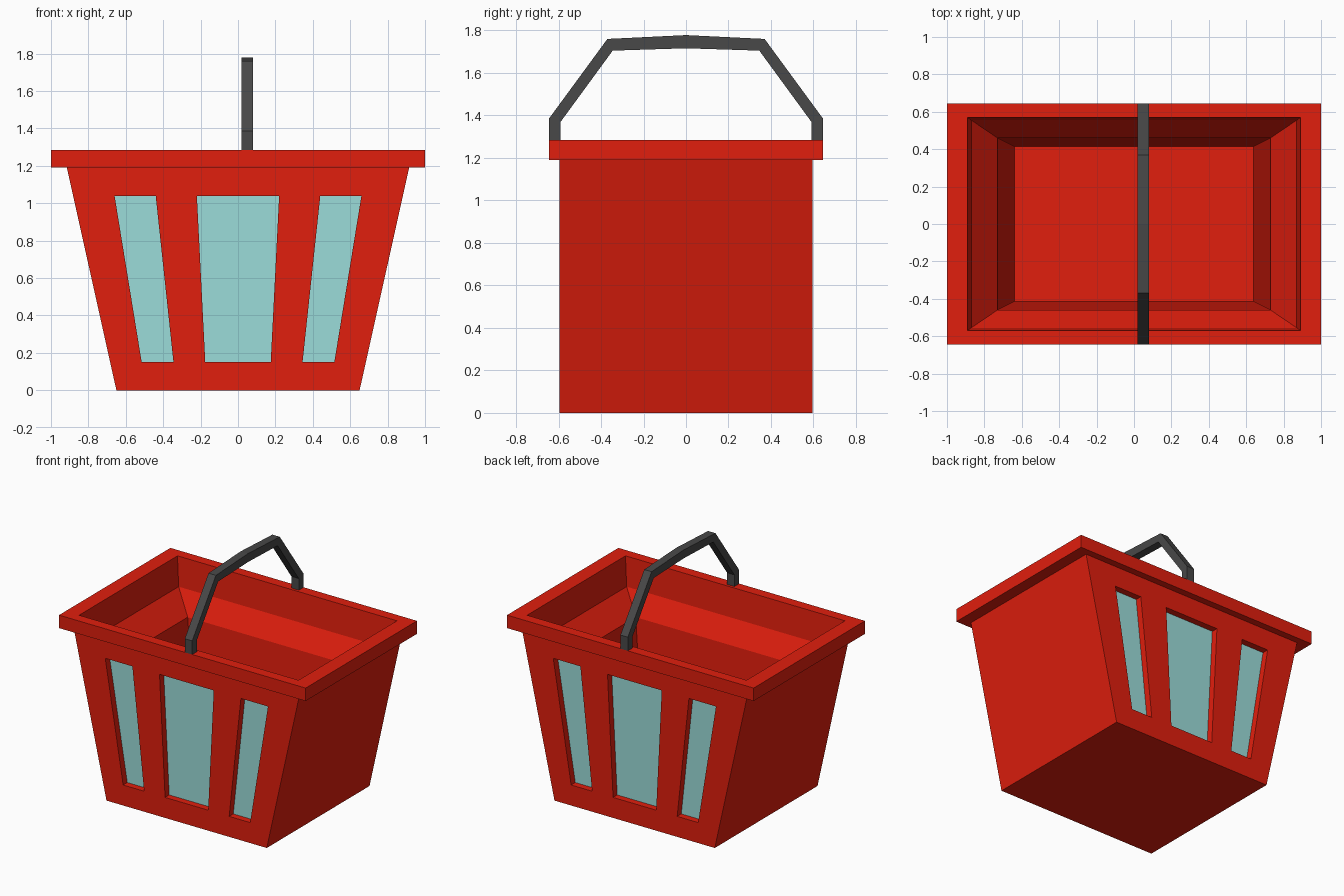
import bpy, bmesh

if "Cube" in bpy.data.objects:
    bpy.data.objects.remove(bpy.data.objects["Cube"])


def material(name, r, g, b):
    m = bpy.data.materials.new(name)
    m.diffuse_color = (r, g, b, 1)
    m.use_nodes = True
    m.node_tree.nodes["Principled BSDF"].inputs["Base Color"].default_value = m.diffuse_color
    return m


RED = material("red_plastic", 0.75, 0.013, 0.004)
TEAL = material("pale_teal", 0.33, 0.72, 0.70)
GREY = material("dark_grey", 0.065, 0.065, 0.065)


def finish(name, bm, mat):
    bmesh.ops.recalc_face_normals(bm, faces=bm.faces)
    mesh = bpy.data.meshes.new(name)
    bm.to_mesh(mesh)
    bm.free()
    mesh.materials.append(mat)
    ob = bpy.data.objects.new(name, mesh)
    bpy.context.collection.objects.link(ob)
    return ob


def loft(name, rings, mat):
    """Skin a list of closed rings and cap both ends."""
    bm = bmesh.new()
    loops = [[bm.verts.new(p) for p in ring] for ring in rings]
    n = len(loops[0])
    for a, b in zip(loops, loops[1:]):
        for i in range(n):
            j = (i + 1) % n
            bm.faces.new((a[i], a[j], b[j], b[i]))
    bm.faces.new(loops[0])
    bm.faces.new(loops[-1])
    return finish(name, bm, mat)


def rect(x, y, z):
    return [(-x, -y, z), (x, -y, z), (x, y, z), (-x, y, z)]


# Basket: outer wall, overhanging rim, then stepped inner wall to the floor
profile = [(0.65, 0.595, 0), (0.915, 0.595, 1.19), (1, 0.645, 1.19), (1, 0.645, 1.285),
           (0.89, 0.57, 1.285), (0.87, 0.555, 1.07), (0.73, 0.46, 0.92), (0.64, 0.415, 0.08)]
basket = loft("basket", [rect(*p) for p in profile], RED)

# Windows on front and back: shallow recesses with a teal panel at the bottom
windows = {  # bottom left, bottom right, top right, top left x
    "left": (-0.515, -0.345, -0.44, -0.66),
    "middle": (-0.175, 0.175, 0.22, -0.22),
    "right": (0.345, 0.515, 0.66, 0.44),
}
WALL, DEPTH = 0.595, 0.05


def window_ring(xs, y):
    return [(x, y, z) for x, z in zip(xs, (0.15, 0.15, 1.04, 1.04))]


bpy.context.view_layer.objects.active = basket
for side, s in (("front", -1), ("back", 1)):
    for name, xs in windows.items():
        inner = s * (WALL - DEPTH)
        cutter = loft("window_cutter", [window_ring(xs, inner), window_ring(xs, s * 0.7)], RED)
        cutter.hide_render = True
        mod = basket.modifiers.new("recess", 'BOOLEAN')
        mod.operation = 'DIFFERENCE'
        mod.solver = 'EXACT'
        mod.object = cutter
        bpy.ops.object.modifier_apply(modifier=mod.name)
        bpy.data.objects.remove(cutter)

        bm = bmesh.new()
        ring = window_ring(xs, inner + s * 0.002)
        if s > 0:
            ring.reverse()
        bm.faces.new([bm.verts.new(p) for p in ring])
        mesh = bpy.data.meshes.new(f"{side}_{name}_panel")
        bm.to_mesh(mesh)
        bm.free()
        mesh.materials.append(TEAL)
        bpy.context.collection.objects.link(bpy.data.objects.new(mesh.name, mesh))

# Handle: angular arch, outer and inner (y, z) outline mirrored across y
half = [((0.645, 1.285), (0.59, 1.285)), ((0.645, 1.385), (0.59, 1.37)),
        ((0.37, 1.76), (0.345, 1.705))]
peak = [((0, 1.778), (0, 1.716))]
mirrored = [tuple((-y, z) for y, z in pair) for pair in reversed(half)]
X0, X1 = 0.02, 0.08
loft("handle", [[(X0, *o), (X1, *o), (X1, *i), (X0, *i)] for o, i in half + peak + mirrored], GREY)
